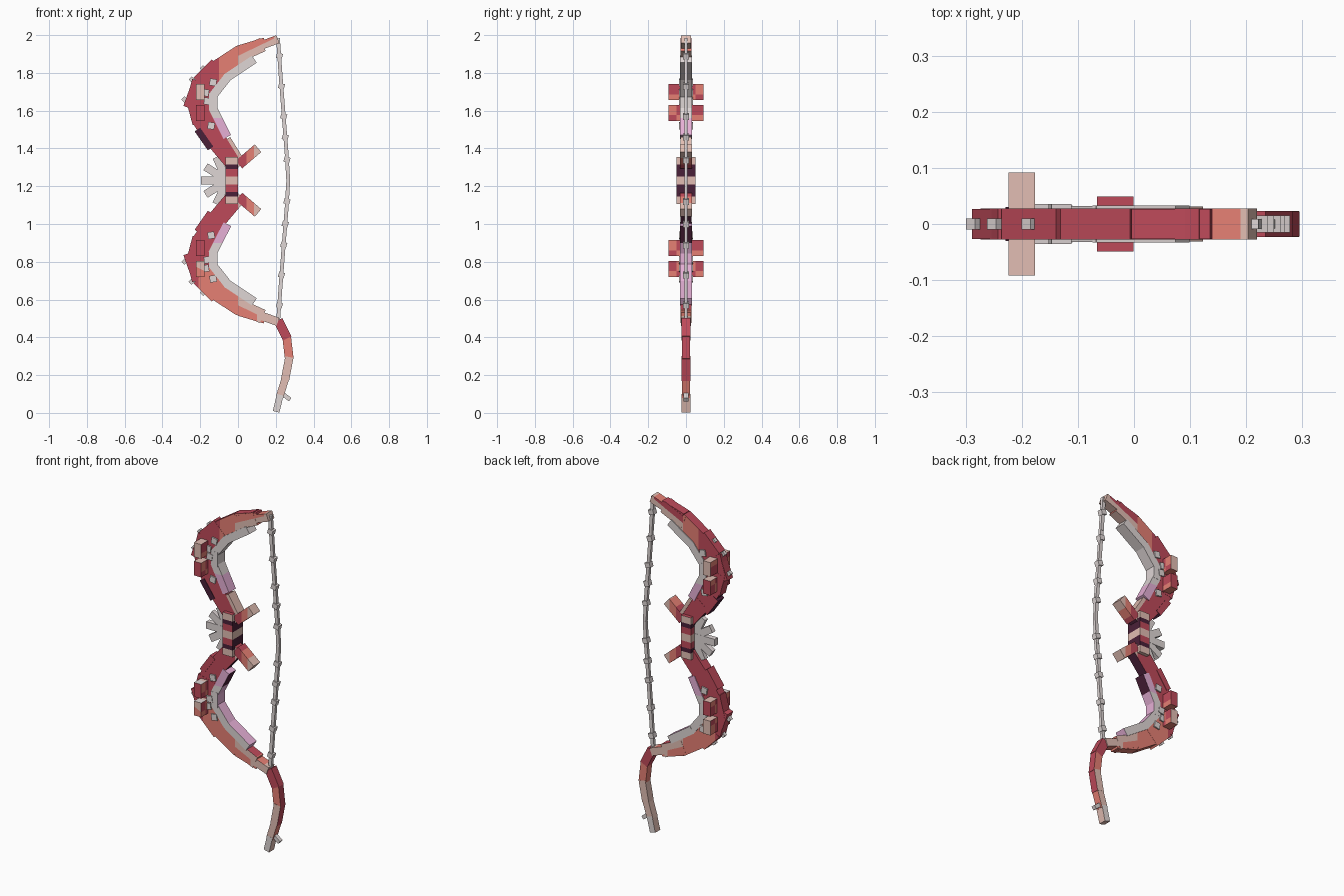
import bpy, bmesh, math
from mathutils import Vector, Matrix

cube = bpy.data.objects.get("Cube")
if cube:
    bpy.data.objects.remove(cube)

MID = 1.23  # height of the grip, the limbs mirror about it


def srgb(v):
    v /= 255
    return v / 12.92 if v <= 0.04045 else ((v + 0.055) / 1.055) ** 2.4


NAMES = ["red", "salmon", "tan", "grey", "pink", "dark"]
RED, SALMON, TAN, GREY, PINK, DARK = range(6)
HEX = ["be4a5a", "e68074", "e2beb3", "dfd6d5", "e6b0d6", "4a2038"]
MATS = []
for name, code in zip(NAMES, HEX):
    m = bpy.data.materials.new(name)
    m.use_nodes = True
    rgb = [srgb(v) for v in bytes.fromhex(code)]
    m.diffuse_color = (*rgb, 1)
    m.node_tree.nodes["Principled BSDF"].inputs["Base Color"].default_value = (*rgb, 1)
    MATS.append(m)


def flip(p):
    return (p[0], 2 * MID - p[1])


def bar(bm, a, b, w, d, over=0.0):
    """Box from a to b in the XZ plane: width w, half depth d, ends extended by over."""
    a, b = Vector((a[0], 0, a[1])), Vector((b[0], 0, b[1]))
    run = b - a
    rot = Matrix.Rotation(math.atan2(run.x, run.z), 4, "Y")
    size = Matrix.Diagonal((w, 2 * d, run.length + 2 * over, 1))
    bmesh.ops.create_cube(bm, size=1, matrix=Matrix.Translation((a + b) / 2) @ rot @ size)


def chain(bm, points, widths, d, over):
    for i, w in enumerate(widths):
        bar(bm, points[i], points[i + 1], w, d - 0.0008 * (i % 2), over)


def cut(bm, point, normal):
    bmesh.ops.bisect_plane(bm, geom=bm.verts[:] + bm.edges[:] + bm.faces[:],
                           plane_co=point, plane_no=normal)


def finish(name, bm, rule):
    """Colour the faces by a rule on centre and normal, then make the object."""
    bm.normal_update()
    for f in bm.faces:
        f.material_index = rule(f.calc_center_median(), f.normal) if callable(rule) else rule
    me = bpy.data.meshes.new(name)
    bm.to_mesh(me)
    bm.free()
    for m in MATS:
        me.materials.append(m)
    ob = bpy.data.objects.new(name, me)
    bpy.context.collection.objects.link(ob)


def limb_rule(c, n):
    off, upper = abs(c.z - MID), c.z > MID
    if off < 0.4 and n.z < -0.3:
        return DARK
    if c.x > 0.19:
        return TAN
    if n.z > 0.4:
        return SALMON if c.x > 0.14 else RED
    if n.z < -0.4:
        return TAN if upper else SALMON
    inner = off < 0.665 + 0.48 * (c.x - 0.01)
    if c.x > 0.0 and inner or (c.x > 0.1 and not upper):
        return TAN
    if c.x > -0.1 and off > 0.45 or (not upper and c.x > -0.21 and off > 0.5):
        return RED if upper and n.y > 0.5 and c.x > 0.0 else SALMON
    return RED


def strip_rule(c, n):
    off = abs(c.z - MID)
    if c.z < MID and n.x > 0.5 and off < 0.35:
        return DARK if n.z < 0 else PINK
    if off < 0.33:
        return PINK
    return PINK if c.z < MID and n.x > 0.2 else GREY


def block_rule(c, n):
    if n.z > 0.5:
        return GREY if c.y < -0.05 and c.z < MID else TAN
    if n.z < -0.5:
        return SALMON
    outer = abs((c.z - MID)) > 0.415
    if abs(n.y) > 0.5:
        return (TAN if c.x < -0.2 else SALMON) if outer else RED
    return SALMON if (c.z * 100 + c.y * 40) % 8 > 4 else RED


LIMB = [(-0.005, 1.31), (-0.115, 1.44), (-0.185, 1.55), (-0.21, 1.645), (-0.185, 1.74),
        (-0.105, 1.82), (0.01, 1.895), (0.12, 1.945), (0.2, 1.974)]
STRIP = [(0.08, 1.868), (-0.055, 1.778), (-0.132, 1.68), (-0.132, 1.61), (-0.06, 1.468)]
FRONT_STUDS = [(-0.165, 1.65), (-0.145, 1.52), (-0.175, 1.695), (-0.135, 1.75)]
OUTER_STUDS = [(-0.284, 1.66), (-0.246, 1.765), (-0.185, 1.825)]

for side, at in (("upper", lambda p: p), ("lower", flip)):
    sign = 1 if side == "upper" else -1

    # Curved limb of overlapping blocks
    bm = bmesh.new()
    chain(bm, [at(p) for p in LIMB], [0.1, 0.11, 0.12, 0.125, 0.12, 0.1, 0.075, 0.045], 0.028, 0.012)
    for x in (-0.21, -0.1, 0.0, 0.1, 0.14, 0.19):
        cut(bm, (x, 0, 0), (1, 0, 0))
    cut(bm, (0.01, 0, MID + 0.665 * sign), (-0.48, 0, sign))
    finish(side + "_limb", bm, limb_rule)

    # Raised plate on the outer edge beside the grip
    bm = bmesh.new()
    bar(bm, at((-0.145, 1.40)), at((-0.215, 1.50)), 0.035, 0.030)
    finish(side + "_edge_plate", bm, lambda c, n: DARK if c.z > MID and n.y < 0.5 else RED)

    # Stepped scales along the back of the limb
    bm = bmesh.new()
    for a, b in (((-0.275, 1.62), (-0.225, 1.76)), ((-0.22, 1.76), (-0.125, 1.85)),
                 ((-0.12, 1.85), (0.0, 1.93)), ((0.0, 1.93), (0.14, 1.972))):
        bar(bm, at(a), at(b), 0.03, 0.0265)
    finish(side + "_scales", bm, lambda c, n: SALMON if c.z < 0.72 or (c.x > 0 and n.y < -0.5) else RED)

    # Pale strip lining the inside of the curve
    bm = bmesh.new()
    chain(bm, [at(p) for p in STRIP], [0.045, 0.045, 0.045, 0.045], 0.033, 0.008)
    cut(bm, (0, 0, MID + 0.33 * sign), (0, 0, 1))
    finish(side + "_inner_strip", bm, strip_rule)

    # Small studs
    bm = bmesh.new()
    for x, z in FRONT_STUDS:
        bar(bm, at((x, z - 0.018)), at((x + 0.006, z + 0.018)), 0.036, 0.036)
    for x, z in OUTER_STUDS:
        bar(bm, at((x - 0.008, z - 0.008)), at((x + 0.008, z + 0.008)), 0.022, 0.01)
    finish(side + "_studs", bm, GREY)

    # Pairs of blocks crossing the limb
    bm = bmesh.new()
    for z in (1.588, 1.698):
        bar(bm, at((-0.2, z - 0.042)), at((-0.2, z + 0.042)), 0.047, 0.092)
    for y in (-0.05, 0.05):
        cut(bm, (0, y, 0), (0, 1, 0))
    for z in (1.588, 1.698):
        cut(bm, (-0.2, 0, at((0, z))[1]), (0.5, 0, 1))
    finish(side + "_cross_blocks", bm, block_rule)

    # Prong beside the grip
    bm = bmesh.new()
    bar(bm, at((0.005, 1.315)), at((0.106, 1.401)), 0.053, 0.031)
    for x in (0.045, 0.085):
        cut(bm, (x, 0, 0), (1, 0, 0))
    finish(side + "_prong", bm, lambda c, n: TAN if c.x > 0.085 else SALMON if c.x > 0.045 else RED)

# Light edging between the upper strip and the grip
bm = bmesh.new()
bar(bm, (-0.05, 1.455), (0.012, 1.355), 0.02, 0.030)
finish("upper_edging", bm, TAN)


# Banded grip
def grip_rule(c, n):
    off = abs(c.z - MID)
    if n.z > 0.5:
        return RED
    if off < 0.022 or off > 0.085:
        return TAN
    return DARK if n.x > 0.5 or off > 0.06 else RED


bm = bmesh.new()
bar(bm, (-0.033, 1.105), (-0.033, 1.355), 0.065, 0.049)
for off in (0.022, 0.06, 0.085):
    for z in (MID - off, MID + off):
        cut(bm, (0, 0, z), (0, 0, 1))
finish("grip", bm, grip_rule)

# Fan of rays in front of the grip
bm = bmesh.new()
for i in range(-2, 3):
    t = math.radians(180 + 32 * i)
    r = 0.138 if i else 0.142
    bar(bm, (-0.055, MID), (-0.055 + r * math.cos(t), MID + r * math.sin(t)), 0.042, 0.015 - 0.001 * abs(i))
finish("grip_fan", bm, GREY)

# Bowstring with knots
bm = bmesh.new()
STRING = [(0.212, 1.98), (0.226, 1.78), (0.242, 1.57), (0.257, 1.38), (0.266, 1.23)]
path = STRING + [flip(p) for p in STRING[-2::-1]]
chain(bm, path, [0.02] * 8, 0.009, 0.003)
for z, x in ((1.89, 0.219), (1.73, 0.23), (1.57, 0.242), (1.46, 0.25), (1.34, 0.259)):
    for p in ((x, z), flip((x, z))):
        bar(bm, (p[0] - 0.004, p[1] - 0.014), (p[0] + 0.004, p[1] + 0.014), 0.032, 0.015)
finish("bowstring", bm, GREY)


# Curved tail below the lower limb
def tail_rule(c, n):
    if c.z < 0.1:
        return GREY if abs(n.y) > 0.5 else TAN
    if n.x > 0.5:
        return RED if c.z > 0.18 else SALMON
    if c.z > 0.41:
        return RED
    return SALMON if c.z > 0.26 else TAN


bm = bmesh.new()
chain(bm, [(0.215, 0.485), (0.258, 0.40), (0.271, 0.29), (0.25, 0.18), (0.222, 0.09), (0.203, 0.012)],
      [0.05, 0.046, 0.044, 0.04, 0.036], 0.023, 0.006)
finish("tail", bm, tail_rule)
bm = bmesh.new()
bar(bm, (0.225, 0.11), (0.276, 0.07), 0.022, 0.012)
finish("tail_barb", bm, GREY)
